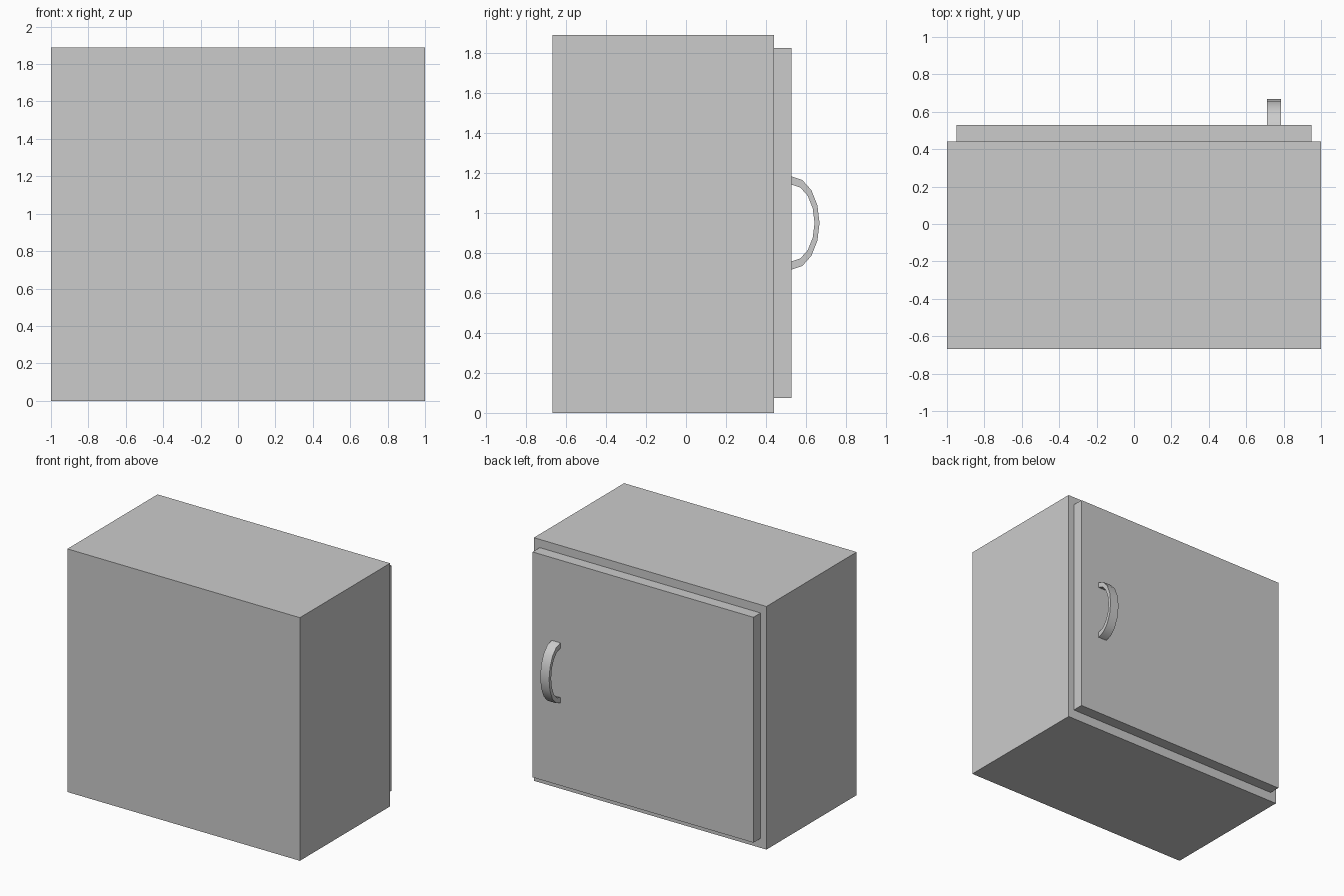
import bpy
import bmesh
import math

if "Cube" in bpy.data.objects:
    bpy.data.objects.remove(bpy.data.objects["Cube"])


def add_object(name, bm):
    bmesh.ops.recalc_face_normals(bm, faces=bm.faces)
    mesh = bpy.data.meshes.new(name)
    bm.to_mesh(mesh)
    bm.free()
    obj = bpy.data.objects.new(name, mesh)
    bpy.context.collection.objects.link(obj)
    return obj


def box(name, lo, hi):
    bm = bmesh.new()
    bmesh.ops.create_cube(bm, size=1)
    for v in bm.verts:
        v.co = [(a + b) / 2 + c * (b - a) for a, b, c in zip(lo, hi, v.co)]
    return add_object(name, bm)


# Cabinet body and the door on its back side
box("cabinet_body", (-1, -0.668, 0), (1, 0.44, 1.89))
box("door", (-0.95, 0.44, 0.074), (0.95, 0.528, 1.826))


# Bow handle: rectangular section swept along half an ellipse
def arc_handle(name, x0, x1, y, z, outer, inner, segments):
    bm = bmesh.new()
    rings = []
    for i in range(segments + 1):
        a = math.pi * i / segments
        s, c = math.sin(a), math.cos(a)
        ring = []
        for x, (ry, rz) in ((x0, outer), (x1, outer), (x1, inner), (x0, inner)):
            ring.append(bm.verts.new((x, y + ry * s, z + rz * c)))
        rings.append(ring)
    for p, q in zip(rings, rings[1:]):
        for k in range(4):
            n = (k + 1) % 4
            bm.faces.new((p[k], p[n], q[n], q[k]))
    bm.faces.new(rings[0])
    bm.faces.new(rings[-1])
    return add_object(name, bm)


handle = arc_handle("door_handle", 0.71, 0.786, 0.528, 0.95,
                    (0.14, 0.233), (0.115, 0.192), 8)
bpy.context.view_layer.objects.active = handle
handle.select_set(True)
bpy.ops.object.shade_smooth_by_angle(angle=math.radians(40))
